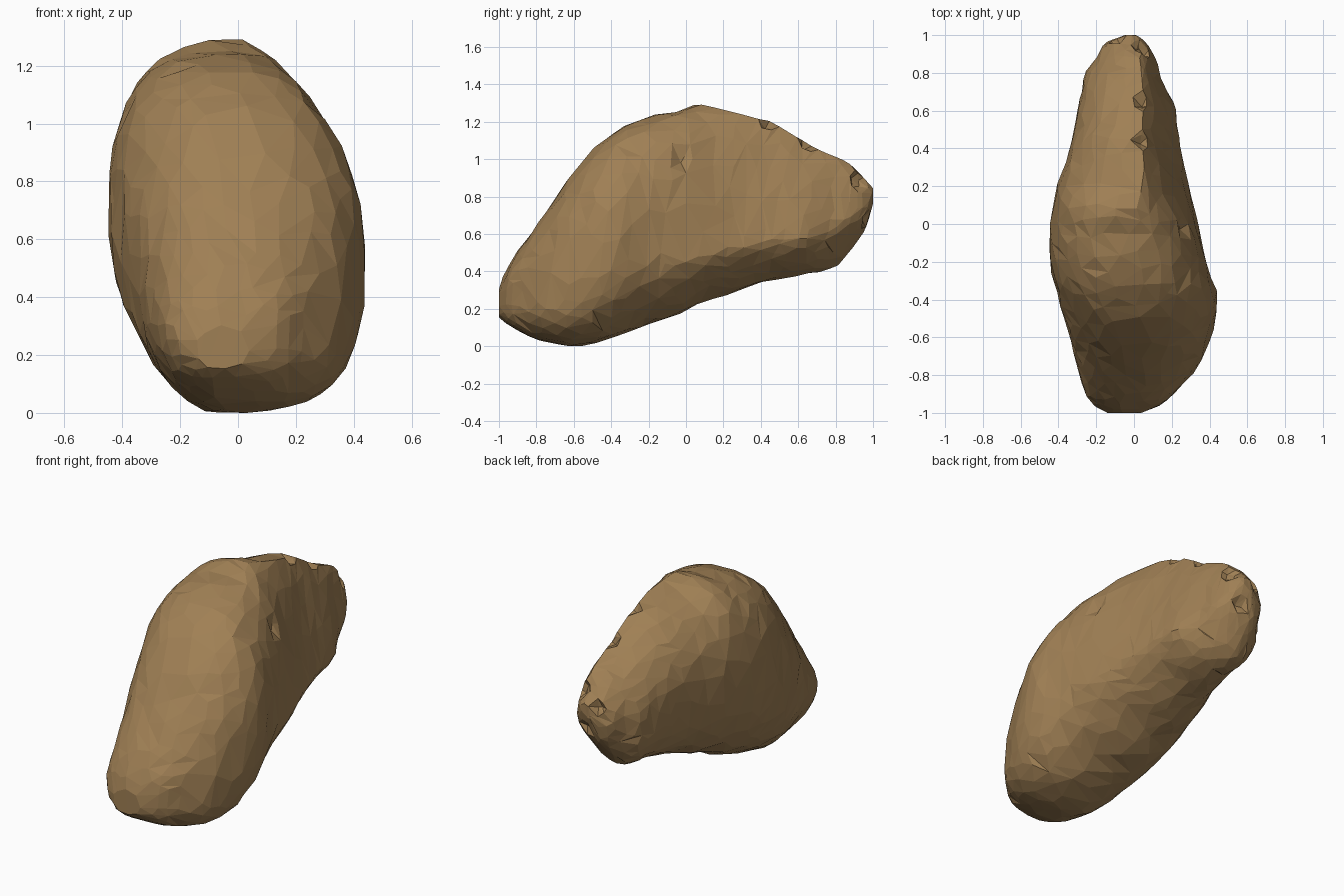
import bpy, bmesh, math, random
from mathutils import Vector, noise

if "Cube" in bpy.data.objects:
    bpy.data.objects.remove(bpy.data.objects["Cube"])

random.seed(4)

# Key sections: y, bottom z, top z, left x, right x, crest x, right-side z, crest sharpness
KEYS = [
    (-1.00, 0.15, 0.30, -0.14, 0.03, -0.05, 0.22, 2.2),
    (-0.96, 0.12, 0.41, -0.21, 0.14, -0.05, 0.24, 2.3),
    (-0.88, 0.07, 0.53, -0.26, 0.23, -0.05, 0.25, 2.4),
    (-0.75, 0.02, 0.71, -0.30, 0.34, -0.04, 0.28, 2.4),
    (-0.58, 0.00, 0.96, -0.345, 0.41, -0.04, 0.36, 2.4),
    (-0.40, 0.04, 1.13, -0.40, 0.44, -0.05, 0.52, 2.3),
    (-0.22, 0.11, 1.22, -0.44, 0.39, -0.05, 0.52, 2.4),
    (-0.04, 0.17, 1.255, -0.445, 0.345, -0.04, 0.48, 2.4),
    (0.08, 0.23, 1.29, -0.43, 0.32, -0.01, 0.48, 1.8),
    (0.22, 0.27, 1.255, -0.40, 0.285, 0.05, 0.52, 1.4),
    (0.42, 0.34, 1.21, -0.335, 0.24, 0.04, 0.56, 1.25),
    (0.62, 0.38, 1.10, -0.295, 0.215, 0.04, 0.58, 1.25),
    (0.79, 0.42, 1.01, -0.26, 0.14, 0.04, 0.64, 1.4),
    (0.88, 0.51, 0.97, -0.20, 0.11, 0.03, 0.70, 1.6),
    (0.96, 0.62, 0.89, -0.14, 0.06, 0.00, 0.76, 1.8),
    (1.00, 0.76, 0.84, -0.05, 0.01, -0.02, 0.80, 2.0),
]
# Chips knocked out of the crest and the broken end: centre, radius, depth
CHIPS = [
    ((0.04, 0.44, 1.20), 0.05, 0.04), ((0.05, 0.66, 1.09), 0.05, 0.04),
    ((0.28, -0.04, 1.03), 0.07, 0.04), ((-0.03, 0.05, 1.27), 0.04, 0.02),
    ((0.04, 0.93, 0.88), 0.06, 0.04), ((0.00, 0.96, 0.68), 0.05, 0.03),
    ((-0.08, 0.98, 0.83), 0.04, 0.03),
]
STATIONS, SIDES = 90, 72


def section(y):
    """Smooth (Hermite) blend through the key sections."""
    k = next(i for i in range(len(KEYS) - 1) if y <= KEYS[i + 1][0] + 1e-6)
    p, a, b, q = KEYS[max(k - 1, 0)], KEYS[k], KEYS[k + 1], KEYS[min(k + 2, len(KEYS) - 1)]
    h = b[0] - a[0]
    f = (y - a[0]) / h
    out = []
    for i in range(len(a)):
        ma = (b[i] - p[i]) / (b[0] - p[0]) * h
        mb = (q[i] - a[i]) / (q[0] - a[0]) * h
        out.append(a[i] * (2*f**3 - 3*f*f + 1) + ma * (f**3 - 2*f*f + f)
                   + b[i] * (3*f*f - 2*f**3) + mb * (f**3 - f*f))
    return out


def ramp(y, start, end):
    return min(1, max(0, (y - start) / (end - start)))


def ring(y):
    """Rounded outline made of four corner curves, each with its own sharpness."""
    _, zb, zt, xl, xr, xt, zr, n = section(y)
    zl = zb + 0.5 * (zt - zb)
    xb = (xl + xr) / 2 - 0.03 - 0.05 * ramp(y, -0.9, -0.6) * (1 - ramp(y, -0.3, 0.1))
    low_right = 2.7 - 1.1 * ramp(y, -0.5, 0.1)
    up_left = 2.1 + 0.45 * ramp(y, -0.7, -0.3) * (1 - ramp(y, 0.0, 0.4))
    pts = []
    for i in range(SIDES):
        t = 2 * math.pi * (i + 0.5) / SIDES
        c, s = math.cos(t), math.sin(t)
        xm, ze = (xt, zt) if s > 0 else (xb, zb)
        xe, zm = (xr, zr) if c > 0 else (xl, zl)
        e = 2 / ((n if s > 0 else low_right) if c > 0 else (up_left if s > 0 else 2.1))
        pts.append(Vector((xm + (xe - xm) * abs(c) ** e, y,
                           zm + (ze - zm) * abs(s) ** e)))
    return pts


# Stone body lofted from front to back
bm = bmesh.new()
rings = []
for k in range(STATIONS + 1):
    y = -math.cos(math.pi * k / STATIONS) * 0.4 + (2 * k / STATIONS - 1) * 0.6
    rings.append([bm.verts.new(p) for p in ring(y)])
for a, b in zip(rings, rings[1:]):
    for i in range(SIDES):
        j = (i + 1) % SIDES
        bm.faces.new((a[i], a[j], b[j], b[i]))
bm.faces.new(rings[0])
bm.faces.new(rings[-1])

# Chips, broad unevenness and a fine roughness
core = Vector((-0.05, 0.2, 0.65))
for v in bm.verts:
    for c, r, d in CHIPS:
        w = 1 - (v.co - Vector(c)).length / r
        if w > 0:
            v.co += (core - v.co).normalized() * d * min(1, 2 * w)
    if abs(v.co.y) < 0.99:
        v.co += noise.noise_vector(v.co * 7) * 0.007
        v.co += Vector([random.uniform(-0.003, 0.003) for _ in range(3)])
bmesh.ops.triangulate(bm, faces=bm.faces[:])
bmesh.ops.recalc_face_normals(bm, faces=bm.faces[:])
mesh = bpy.data.meshes.new("stone")
bm.to_mesh(mesh)
bm.free()
stone = bpy.data.objects.new("stone", mesh)
bpy.context.collection.objects.link(stone)

# Irregular flat facets
bpy.context.view_layer.objects.active = stone
stone.select_set(True)
facets = stone.modifiers.new("facets", "DECIMATE")
facets.ratio = 0.1
bpy.ops.object.modifier_apply(modifier=facets.name)

# Rest the stone on the ground
low = min(v.co.z for v in mesh.vertices)
for v in mesh.vertices:
    v.co.z -= low

mat = bpy.data.materials.new("brown_stone")
mat.diffuse_color = (0.35, 0.215, 0.09, 1)
mat.use_nodes = True
mat.node_tree.nodes["Principled BSDF"].inputs["Base Color"].default_value = mat.diffuse_color
mesh.materials.append(mat)
